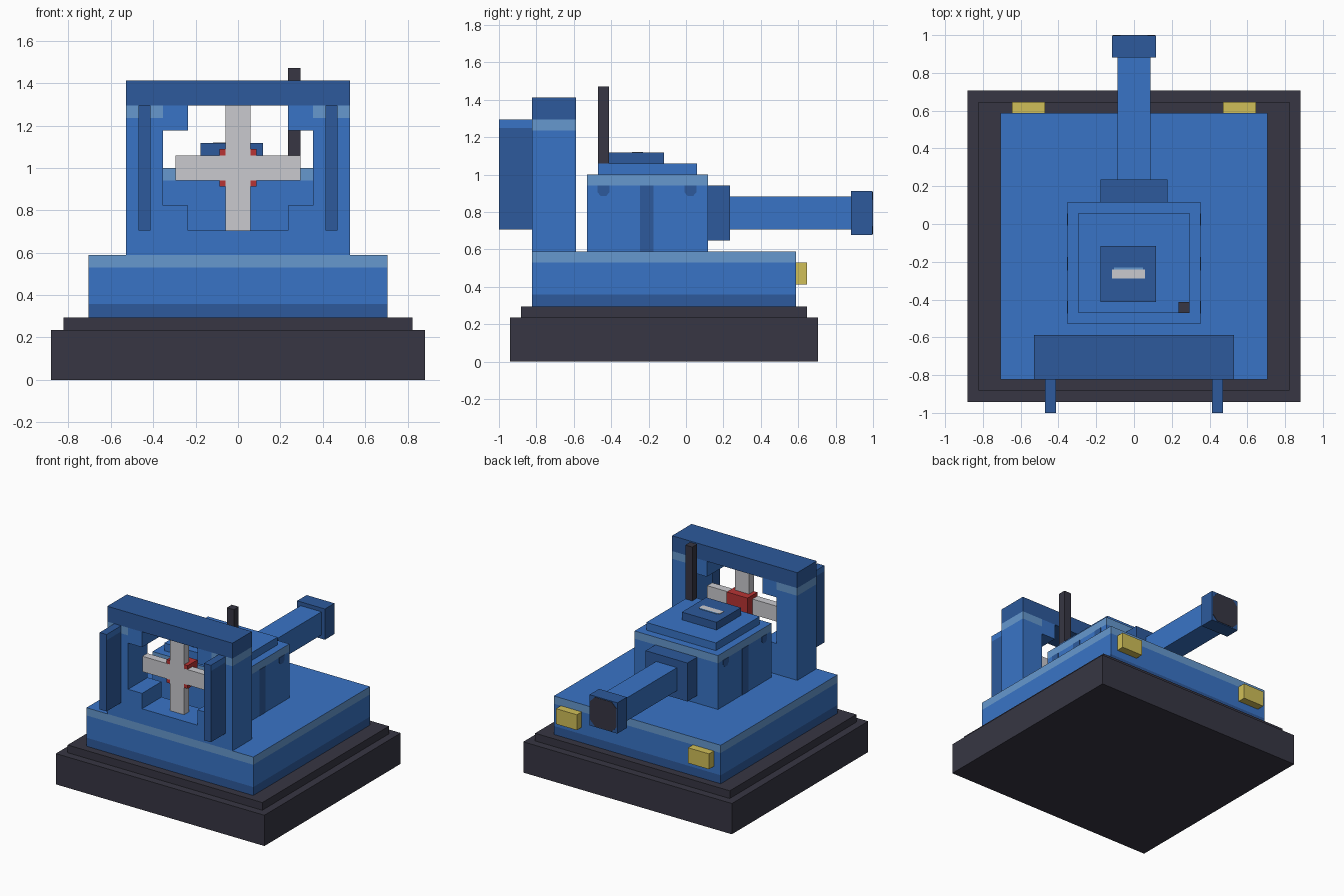
import bpy, bmesh, math
from mathutils import Vector

cube = bpy.data.objects.get("Cube")
if cube:
    bpy.data.objects.remove(cube, do_unlink=True)

U = 1 / 17  # one block unit of the design


def make_material(name, hex_code):
    rgb = [int(hex_code[i:i + 2], 16) / 255 for i in (0, 2, 4)]
    linear = [c / 12.92 if c < 0.04 else ((c + 0.055) / 1.055) ** 2.4 for c in rgb]
    mat = bpy.data.materials.new(name)
    mat.use_nodes = True
    mat.diffuse_color = (*linear, 1)
    mat.node_tree.nodes["Principled BSDF"].inputs["Base Color"].default_value = (*linear, 1)
    return mat


BLUE = make_material("blue", "3974C6")
DARK = make_material("dark_blue", "2D5A9C")
LIGHT = make_material("light_blue", "6699CF")
CHARCOAL = make_material("charcoal", "373643")
GREY = make_material("light_grey", "CACACF")
RED = make_material("red", "B83434")
YELLOW = make_material("yellow", "D0BF58")


def prism(name, points, axis, low, high, mats, cuts=(), rule=None):
    """Extrude a 2D outline along an axis; cut faces, then colour them by rule."""
    bm = bmesh.new()

    def place(p, depth):
        co = list(p)
        co.insert(axis, depth)
        return bm.verts.new(Vector(co) * U)

    face = bm.faces.new([place(p, low) for p in points])
    ext = bmesh.ops.extrude_face_region(bm, geom=[face])
    shift = Vector((0, 0, 0))
    shift[axis] = (high - low) * U
    bmesh.ops.translate(bm, vec=shift,
                        verts=[g for g in ext["geom"] if isinstance(g, bmesh.types.BMVert)])
    if len(points) > 8:
        bmesh.ops.triangulate(bm, faces=bm.faces[:])
    for cut_axis, value in cuts:
        normal = Vector((0, 0, 0))
        normal[cut_axis] = 1
        bmesh.ops.bisect_plane(bm, geom=bm.verts[:] + bm.edges[:] + bm.faces[:],
                               plane_co=normal * value * U, plane_no=normal)
    bmesh.ops.recalc_face_normals(bm, faces=bm.faces[:])
    if rule:
        for f in bm.faces:
            f.material_index = rule(f.calc_center_median() / U, f.normal)
    mesh = bpy.data.meshes.new(name)
    bm.to_mesh(mesh)
    bm.free()
    for m in mats:
        mesh.materials.append(m)
    obj = bpy.data.objects.new(name, mesh)
    bpy.context.collection.objects.link(obj)
    return obj


def box(name, x, y, z, *mats, cuts=(), rule=None):
    outline = [(x[0], y[0]), (x[1], y[0]), (x[1], y[1]), (x[0], y[1])]
    return prism(name, outline, 2, z[0], z[1], mats, cuts, rule)


def sym(half):
    return (-half, half)


# Stepped plinth
box("plinth", sym(15), (-16, 12), (0, 4), CHARCOAL)
box("plinth_step", sym(14), (-15, 11), (4, 5), CHARCOAL)


# Hull with a dark lower band and a light upper band on its sides
def hull_rule(c, n):
    if abs(n.z) > 0.5:
        return 0
    return 1 if c.z < 6.1 else 2 if c.z > 9 else 0


box("hull", sym(12), (-14, 10), (5, 10), BLUE, DARK, LIGHT,
    cuts=[(2, 6.1), (2, 9)], rule=hull_rule)

# Turret with a light rim
box("turret", sym(6), (-9, 2), (10, 17), BLUE, LIGHT, cuts=[(2, 16)],
    rule=lambda c, n: int(c.z > 16 and abs(n.z) < 0.5))
box("turret_roof", sym(5), (-8, 1), (17, 18), BLUE)
box("hatch", (-3, 2), (-7, -2), (18, 19), DARK)
box("hatch_plate", (-2, 1), (-4.9, -4.1), (19, 19.05), GREY)
box("hatch_plate_trim", (-1.8, 0.8), (-4.1, -3.9), (19, 19.05), LIGHT)
box("antenna", (4, 5), (-8, -7), (17, 25), CHARCOAL)

# Rear barrel
box("barrel_mount", sym(3), (2, 4), (11, 16), DARK)
box("barrel", sym(1.5), (4, 15), (12, 15), BLUE)
box("muzzle", sym(2), (15, 16.95), (11.5, 15.5), DARK)
bore = [(a, 13.5 + b) for a, b in
        ((-1.2, -1.9), (1.2, -1.9), (1.9, -1.2), (1.9, 1.2),
         (1.2, 1.9), (-1.2, 1.9), (-1.9, 1.2), (-1.9, -1.2))]
prism("muzzle_bore", bore, 1, 16.95, 17, [CHARCOAL])

# Front frame: a U outline with a stepped opening, closed by the lintel
half = [(9, 10), (9, 22), (4, 22), (4, 20), (6, 20), (6, 14), (4, 14), (4, 12)]
outline = half + [(-x, z) for x, z in reversed(half)]


def frame_rule(c, n):
    outer = abs(c.x) > 6 and c.z > 21 and abs(n.z) < 0.5
    return int(outer)


prism("front_frame", outline, 1, -14, -10, [BLUE, LIGHT],
      cuts=[(0, -6), (0, 6), (2, 21)], rule=frame_rule)
box("lintel", sym(9), (-14, -10), (22, 24), DARK)

# Cross with a hub hanging in the opening
box("cross_upright", sym(1), (-12.53, -11.5), (12, 22), GREY)
box("cross_bar", sym(5), (-12.52, -11.5), (16, 18), GREY)
box("cross_hub", sym(1.5), (-12.5, -10.5), (15.5, 18.5), RED)

# Paired parts
for side, s in (("left", 1), ("right", -1)):
    def span(a, b):
        return sorted((s * a, s * b))

    box(f"{side}_front_fin", span(7, 8), (-17, -14), (12, 22), DARK, BLUE,
        cuts=[(2, 21.25)], rule=lambda c, n: int(c.z > 21.25 and abs(n.x) > 0.5))
    box(f"{side}_rear_lamp", span(8, 11), (10, 11), (7, 9), YELLOW)
    # Painted stripe and spots on the turret side
    low, high = span(6, 6.05)
    box(f"{side}_turret_stripe", (low, high), (-4.2, -2.95), (10, 16), DARK)
    for label, y in (("front", -7.5), ("rear", 0.4)):
        spot = [(y - 0.55, 16), (y - 0.55, 15.4), (y - 0.25, 15.05),
                (y + 0.25, 15.05), (y + 0.55, 15.4), (y + 0.55, 16)]
        prism(f"{side}_{label}_spot", spot, 0, low, high, [DARK])
